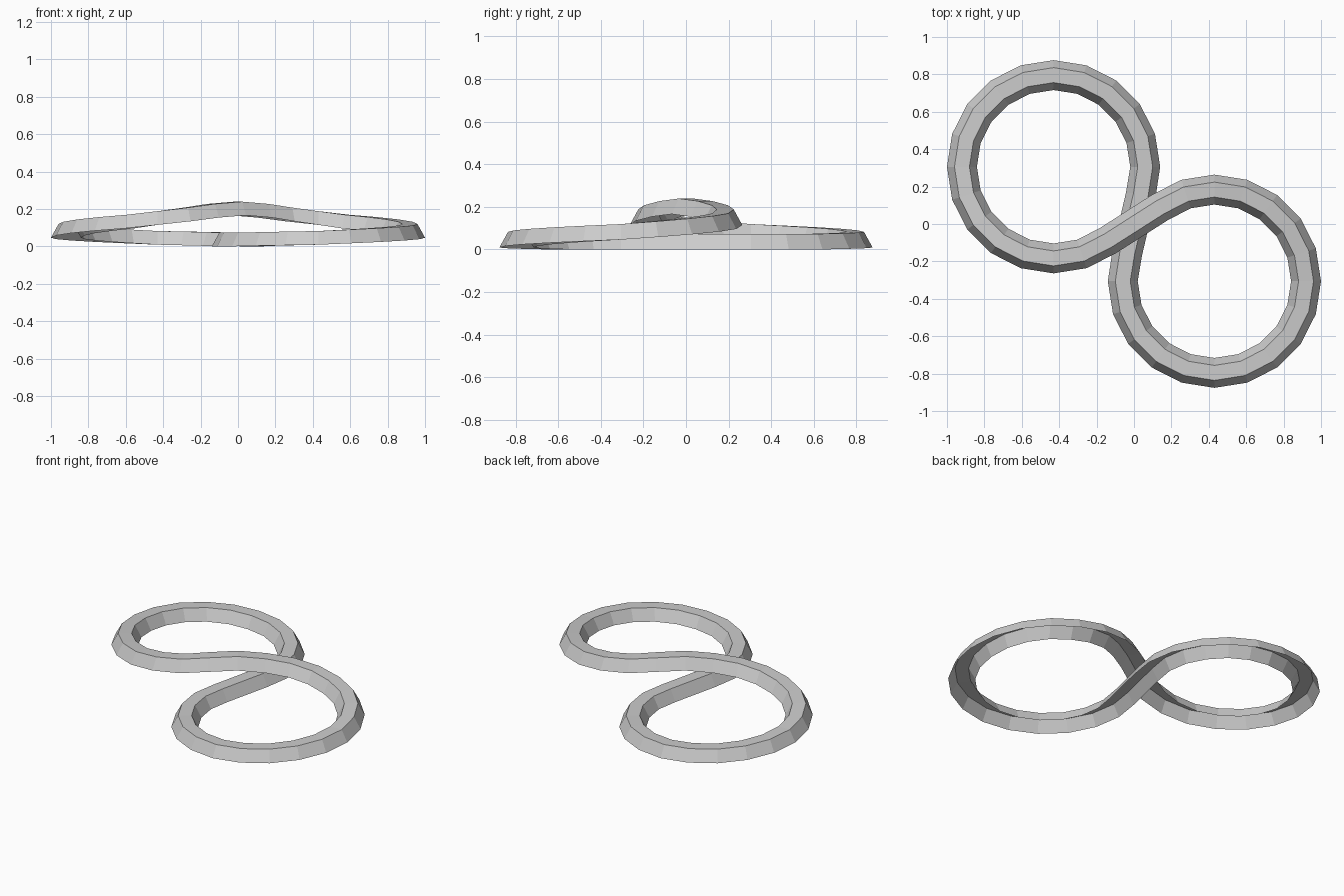
import bpy, bmesh, math
from mathutils import Vector

if "Cube" in bpy.data.objects:
    bpy.data.objects.remove(bpy.data.objects["Cube"])

CX, CY, R = -0.43, 0.306, 0.49        # left loop; the right loop is its half-turn copy
STEPS = 20                            # rows from the low crossing to the high crossing
SECTION = [(-0.08, 0), (-0.04, 0.073), (0.04, 0.073), (0.08, 0)]   # open channel
HEIGHTS = [(0, 0), (4, 0), (7, 0.009), (12, 0.046), (16, 0.096),
           (18, 0.134), (19, 0.154), (20, 0.166)]


def height(i):
    for (a, za), (b, zb) in zip(HEIGHTS, HEIGHTS[1:]):
        if i <= b:
            return za + (zb - za) * (i - a) / (b - a)


# Centre line: low crossing, left loop rising, high crossing, right loop falling
path = [Vector((0, 0, 0))]
for i in range(1, STEPS):
    a = math.radians(-18 + 18 * (i - 1))
    path.append(Vector((CX + R * math.cos(a), CY + R * math.sin(a), height(i))))
path.append(Vector((0, 0, height(STEPS))))
path += [Vector((-p.x, -p.y, p.z)) for p in reversed(path[1:STEPS])]

# Sweep the channel section along the closed path
bm = bmesh.new()
n = len(path)
rows = []
for i, p in enumerate(path):
    before = p - path[i - 1]
    after = path[(i + 1) % n] - p
    before.z = after.z = 0
    t = before.normalized() + after.normalized()
    side = Vector((t.y, -t.x, 0)).normalized()
    rows.append([bm.verts.new(p + side * s + Vector((0, 0, h))) for s, h in SECTION])
for i in range(n):
    a, b = rows[i], rows[(i + 1) % n]
    for k in range(len(SECTION) - 1):
        bm.faces.new((a[k], b[k], b[k + 1], a[k + 1]))
bm.normal_update()

# Outer surface faces up and out
if sum(f.normal.z for f in bm.faces) < 0:
    bmesh.ops.reverse_faces(bm, faces=bm.faces[:])

mesh = bpy.data.meshes.new("figure_eight_track")
bm.to_mesh(mesh)
bm.free()
track = bpy.data.objects.new("figure_eight_track", mesh)
bpy.context.collection.objects.link(track)
